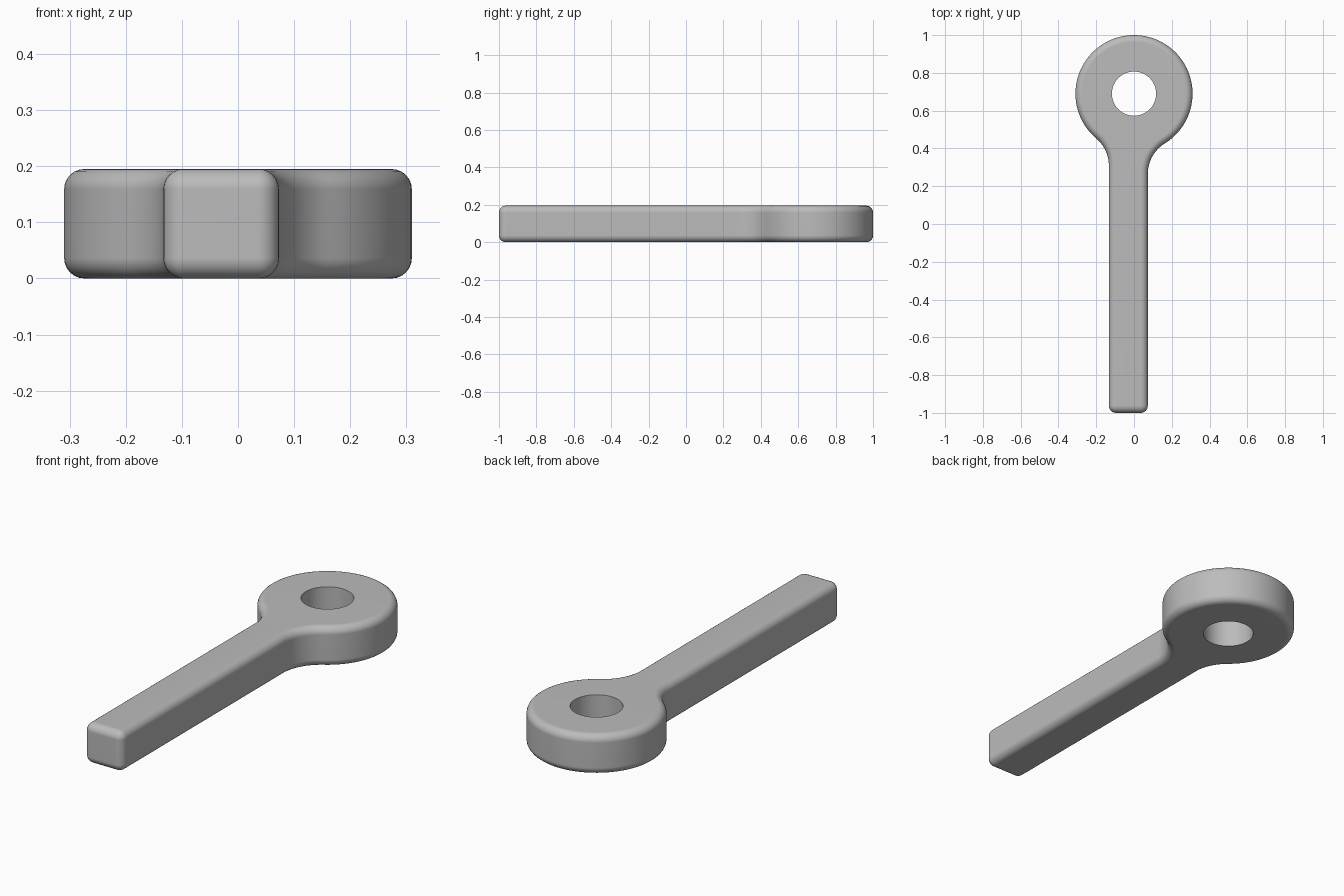
import bpy
import bmesh
from math import sin, cos, pi, atan2, sqrt

cube = bpy.data.objects.get("Cube")
if cube:
    bpy.data.objects.remove(cube, do_unlink=True)

HEIGHT = 0.195
ROUND = 0.036                     # rounding of the outer edges
LEFT, RIGHT, END = -0.133, 0.073, -1.0   # sides and end of the shank
RING_Y, RING_R, HOLE_R = 0.69, 0.31, 0.117
FILLET = 0.19                     # blend between shank and ring


def arc(cx, cy, r, a0, a1, steps):
    return [(cx + r * cos(a0 + (a1 - a0) * i / steps),
             cy + r * sin(a0 + (a1 - a0) * i / steps)) for i in range(steps + 1)]


def outline(inset):
    """Counterclockwise plan outline, moved inward by inset."""
    c = ROUND + 0.001
    pts = arc(LEFT + c, END + c, c - inset, pi, 1.5 * pi, 6)
    pts += arc(RIGHT - c, END + c, c - inset, 1.5 * pi, 2 * pi, 6)
    centres = []
    for x in (RIGHT + FILLET, LEFT - FILLET):
        drop = sqrt((RING_R + FILLET) ** 2 - x * x)
        centres.append((x, RING_Y - drop, atan2(drop, -x)))
    (rx, ry, ra), (lx, ly, la) = centres
    pts += arc(rx, ry, FILLET + inset, pi, ra, 12)
    pts += arc(0, RING_Y, RING_R - inset, ra - pi, la + pi, 72)[1:-1]
    pts += arc(lx, ly, FILLET + inset, la, 0, 12)
    return pts


def add_loop(bm, pts, z):
    return [bm.verts.new((x, y, z)) for x, y in pts]


def bridge(bm, low, high):
    n = len(low)
    return [bm.faces.new((low[i], low[(i + 1) % n], high[(i + 1) % n], high[i]))
            for i in range(n)]


bm = bmesh.new()

# Outer wall with rounded lower and upper edges
STEPS = 6
levels = []
for i in range(STEPS + 1):
    a = pi / 2 * i / STEPS
    levels.append((ROUND * (1 - sin(a)), ROUND * (1 - cos(a))))
levels += [(inset, HEIGHT - z) for inset, z in reversed(levels)]
loops = [add_loop(bm, outline(inset), z) for inset, z in levels]
for low, high in zip(loops, loops[1:]):
    bridge(bm, low, high)

# Straight hole through the ring
circle = arc(0, RING_Y, HOLE_R, 0, 2 * pi, 64)[:-1]
hole = [add_loop(bm, circle, z) for z in (0, HEIGHT)]
bridge(bm, *hole)

# Flat bottom and top around the hole
for rim, inner in ((loops[0], hole[0]), (loops[-1], hole[1])):
    edges = [bm.edges.get((ring[i - 1], ring[i]))
             for ring in (rim, inner) for i in range(len(ring))]
    bmesh.ops.triangle_fill(bm, edges=edges, use_beauty=True)
bmesh.ops.recalc_face_normals(bm, faces=bm.faces)

mesh = bpy.data.meshes.new("eye_bolt_body")
bm.to_mesh(mesh)
bm.free()
body = bpy.data.objects.new("eye_bolt_body", mesh)
bpy.context.collection.objects.link(body)

# Single plain grey
grey = bpy.data.materials.new("plain_grey")
grey.use_nodes = True
colour = (0.5, 0.5, 0.5, 1)
grey.diffuse_color = colour
grey.node_tree.nodes["Principled BSDF"].inputs["Base Color"].default_value = colour
mesh.materials.append(grey)

bpy.ops.object.select_all(action='DESELECT')
body.select_set(True)
bpy.context.view_layer.objects.active = body
bpy.ops.object.shade_smooth_by_angle(angle=pi / 6)
weighted = body.modifiers.new("even_shading", 'WEIGHTED_NORMAL')
weighted.keep_sharp = True
